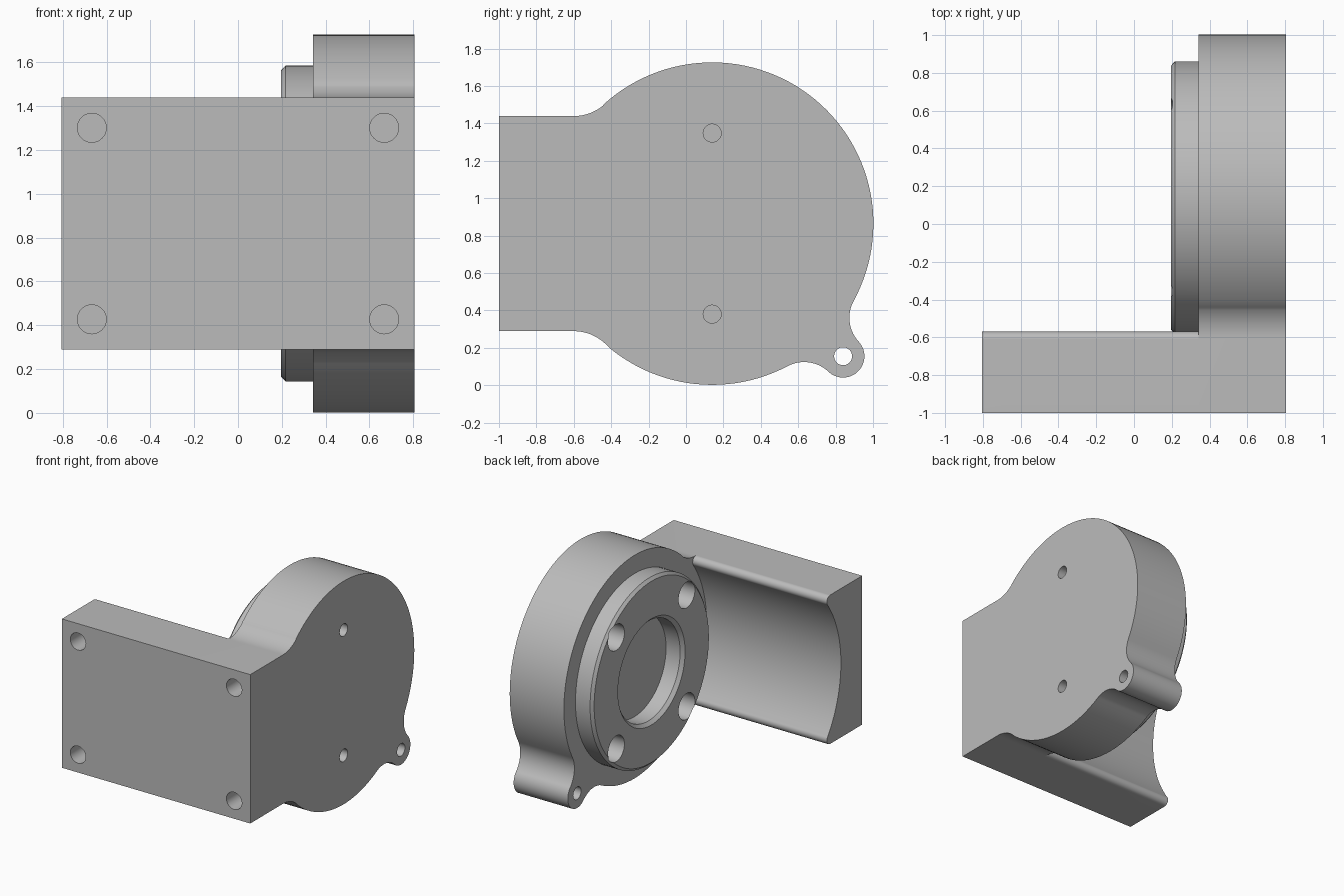
import bpy, bmesh, math
from mathutils import Vector

if "Cube" in bpy.data.objects:
    bpy.data.objects.remove(bpy.data.objects["Cube"], do_unlink=True)

grey = bpy.data.materials.new("plain grey")
grey.use_nodes = True
grey.diffuse_color = (0.5, 0.5, 0.5, 1)
grey.node_tree.nodes["Principled BSDF"].inputs["Base Color"].default_value = grey.diffuse_color


def heading(a, b):
    """Angle of the direction from a to b."""
    return math.atan2(b.y - a.y, b.x - a.x)


def arc(c, r, a0, a1, turn=1, step=0.05):
    """Arc points from angle a0 to a1; turn 1 is anticlockwise, -1 clockwise."""
    sweep = turn * ((turn * (a1 - a0)) % math.tau)
    n = max(8, math.ceil(abs(sweep) / step))
    return [c + r * Vector((math.cos(a0 + sweep * i / n), math.sin(a0 + sweep * i / n)))
            for i in range(n + 1)]


def circle(c, r, n=96):
    return [c + r * Vector((math.cos(math.tau * i / n), math.sin(math.tau * i / n)))
            for i in range(n)]


def loft(name, sections, axis="x"):
    """Closed solid through sections of (position on axis, outline points)."""
    bm = bmesh.new()
    rings = []
    for t, pts in sections:
        rings.append([bm.verts.new((t, p.x, p.y) if axis == "x" else (p.x, t, p.y))
                      for p in pts])
    for a, b in zip(rings, rings[1:]):
        for i in range(len(a)):
            bm.faces.new((a[i - 1], a[i], b[i], b[i - 1]))
    bm.faces.new(rings[0])
    bm.faces.new(rings[-1])
    bmesh.ops.recalc_face_normals(bm, faces=bm.faces)
    me = bpy.data.meshes.new(name)
    bm.to_mesh(me)
    bm.free()
    me.materials.append(grey)
    ob = bpy.data.objects.new(name, me)
    bpy.context.collection.objects.link(ob)
    return ob


def combine(body, part, operation):
    """Boolean the part into the body and discard the part."""
    mod = body.modifiers.new(part.name, "BOOLEAN")
    mod.object, mod.operation, mod.solver = part, operation, "EXACT"
    bpy.context.view_layer.objects.active = body
    bpy.ops.object.modifier_apply(modifier=mod.name)
    bpy.data.objects.remove(part, do_unlink=True)


# Key dimensions, outlines in the (y, z) plane
C, R = Vector((0.14, 0.864)), 0.862          # housing disc
E, ear_r, ear_fillet = Vector((0.84, 0.155)), 0.114, 0.19
low, high, front, end = 0.289, 1.439, -1.0, 0.805
face_x, boss_x = 0.342, 0.197
up, down = math.pi / 2, -math.pi / 2
corners = [Vector((front, high)), Vector((front, low))]

# Fillets that blend the disc into the block
neck = 0.245
neck_low, neck_high = Vector((-0.6, low - neck)), Vector((-0.6, high + neck))

# Fillets that blend the disc into the ear
d = (E - C).length
u = (E - C) / d
far, near = R + ear_fillet, ear_r + ear_fillet
a = (far**2 - near**2 + d**2) / (2 * d)
side = math.sqrt(far**2 - a**2) * Vector((-u.y, u.x))
ear_low, ear_high = C + a * u - side, C + a * u + side

# Housing: disc with neck and ear
outline = (corners
           + arc(neck_low, neck, up, heading(neck_low, C), -1)
           + arc(C, R, heading(C, neck_low), heading(C, ear_low))[1:]
           + arc(ear_low, ear_fillet, heading(ear_low, C), heading(ear_low, E), -1)[1:]
           + arc(E, ear_r, heading(E, ear_low), heading(E, ear_high))[1:]
           + arc(ear_high, ear_fillet, heading(ear_high, E), heading(ear_high, C), -1)[1:]
           + arc(C, R, heading(C, ear_high), heading(C, neck_high))[1:]
           + arc(neck_high, neck, heading(neck_high, C), down, -1)[1:])
bracket = loft("bracket", [(face_x, outline), (end, outline)])

# Mounting block with a hollowed back and rounded lips
lip = 0.04
lip_low, lip_high = Vector((-0.61, low + lip)), Vector((-0.61, high - lip))
hollow = (lip_low - C).length - lip
outline = (corners
           + arc(lip_low, lip, down, heading(lip_low, C))
           + arc(C, hollow, heading(C, lip_low), heading(C, lip_high), -1)[1:]
           + arc(lip_high, lip, heading(lip_high, C), up)[1:])
combine(bracket, loft("mounting_block", [(-end, outline), (0.5, outline)]), "UNION")

# Chamfered boss
boss = [(boss_x, 0.7), (boss_x + 0.02, 0.721), (0.4, 0.721)]
combine(bracket, loft("boss", [(x, circle(C, r)) for x, r in boss]), "UNION")

# Chamfered central recess
recess = [(boss_x - 0.01, 0.42), (boss_x + 0.025, 0.385), (face_x, 0.385)]
combine(bracket, loft("recess", [(x, circle(C, r)) for x, r in recess]), "DIFFERENCE")


def drill(name, centre, r, start, stop, axis="x"):
    ring = circle(centre, r, 40)
    combine(bracket, loft(name, [(start, ring), (stop, ring)], axis), "DIFFERENCE")


# Holes: ear, boss, housing side and block front
drill("ear_hole", E, 0.048, 0.2, 1)
for s in (-1, 1):
    drill("side_hole", C + Vector((0, 0.484 * s)), 0.048, 0.6, 1)
    for t in (-1, 1):
        drill("boss_hole", C + Vector((0.43 * s, 0.43 * t)), 0.1, 0.1, 0.5)
        drill("block_hole", Vector((0.667 * s, C.y + 0.437 * t)), 0.066, -1.1, -0.75, "y")

# Smooth curved walls, sharp edges
bpy.ops.object.select_all(action="DESELECT")
bracket.select_set(True)
bpy.context.view_layer.objects.active = bracket
bpy.ops.object.shade_smooth_by_angle(angle=math.radians(25))
